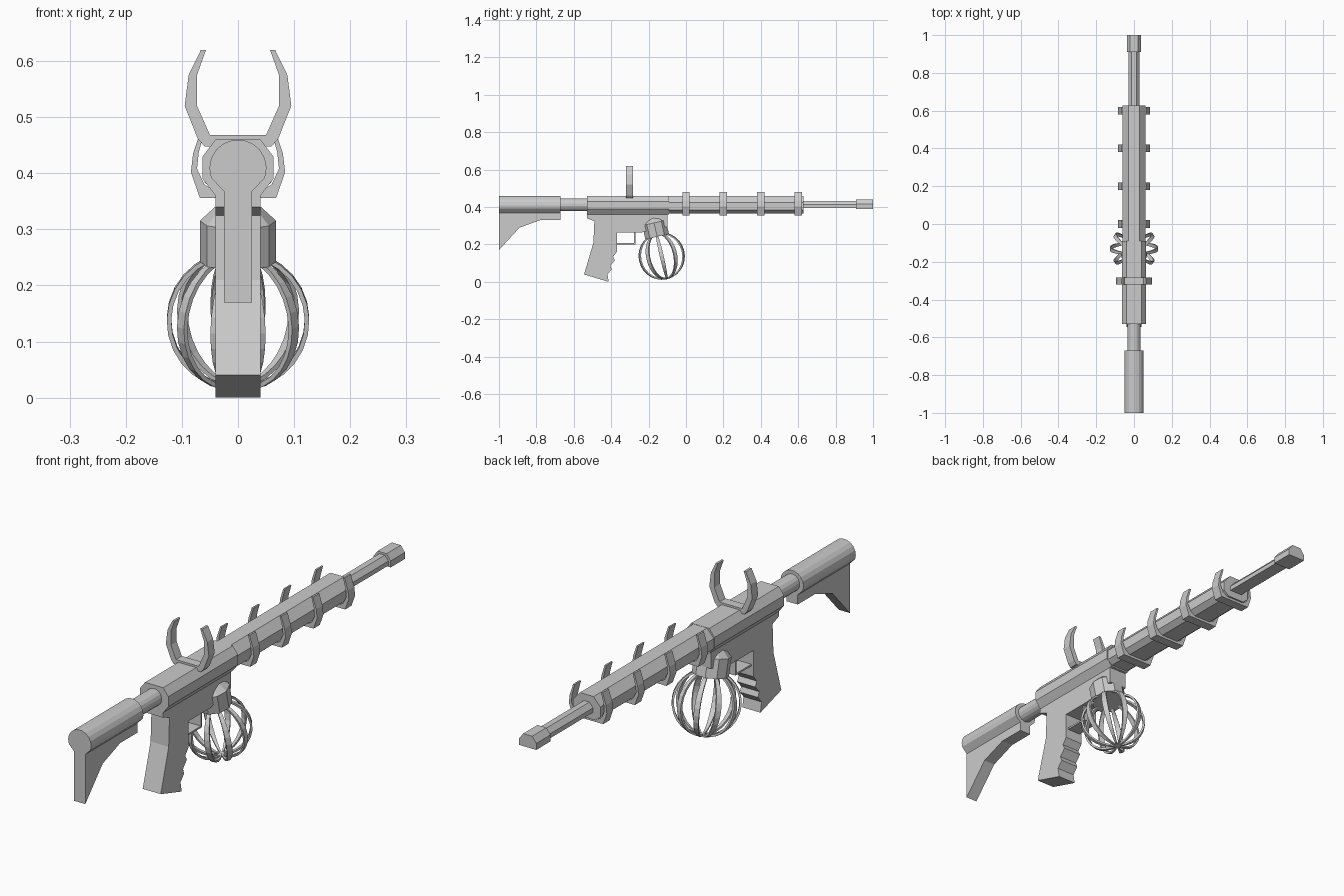
import bpy, bmesh
from math import sin, cos, pi, radians
from mathutils import Matrix, Vector

if "Cube" in bpy.data.objects:
    bpy.data.objects.remove(bpy.data.objects["Cube"])


def finish(name, bm, matrix=None):
    if matrix:
        bm.transform(matrix)
    bmesh.ops.recalc_face_normals(bm, faces=bm.faces)
    mesh = bpy.data.meshes.new(name)
    bm.to_mesh(mesh)
    bm.free()
    obj = bpy.data.objects.new(name, mesh)
    bpy.context.collection.objects.link(obj)
    return obj


def extrude(name, pts, a, b, axis):
    """Extrude a profile along y (points are x,z) or along x (points are y,z)."""
    bm = bmesh.new()
    place = (lambda p: (p[0], a, p[1])) if axis == 'y' else (lambda p: (a, p[0], p[1]))
    face = bm.faces.new([bm.verts.new(place(p)) for p in pts])
    new = bmesh.ops.extrude_face_region(bm, geom=[face])['geom']
    step = Vector((0, b - a, 0)) if axis == 'y' else Vector((b - a, 0, 0))
    bmesh.ops.translate(bm, vec=step, verts=[v for v in new if isinstance(v, bmesh.types.BMVert)])
    return finish(name, bm)


def sym(half):
    """Complete a right-hand half profile by mirroring it in x."""
    return half + [(-x, z) for x, z in reversed(half)]


def arc(r, cz, start, end, n):
    return [(r * cos(radians(start + (end - start) * i / n)),
             cz + r * sin(radians(start + (end - start) * i / n))) for i in range(n + 1)]


# Stock: rounded tube on a narrow shoulder plate
extrude("stock_tube", sym([(0.025, 0.368)] + arc(0.051, 0.409, -20, 80, 5)), -1, -0.67, 'y')
extrude("stock_plate", [(-1, 0.38), (-1, 0.17), (-0.89, 0.29), (-0.78, 0.33),
                        (-0.67, 0.33), (-0.67, 0.38)], -0.025, 0.025, 'x')
extrude("buffer_tube", sym(arc(0.034, 0.412, -78.75, 78.75, 7)), -0.68, -0.52, 'y')

# Receiver: faceted upper body, lower body with finger-notched grip
extrude("upper_receiver", sym([(0.04, 0.36), (0.063, 0.39), (0.063, 0.43), (0.04, 0.46)]),
        -0.53, -0.09, 'y')
extrude("lower_receiver_and_grip", [
    (-0.53, 0.38), (-0.53, 0.34), (-0.49, 0.325), (-0.495, 0.21), (-0.545, 0.04), (-0.413, 0.0),
    (-0.42, 0.04), (-0.397, 0.067), (-0.405, 0.087), (-0.38, 0.115), (-0.39, 0.135),
    (-0.37, 0.16), (-0.37, 0.265), (-0.235, 0.265), (-0.1, 0.295), (-0.1, 0.38)], -0.04, 0.04, 'x')
extrude("trigger_guard", [(-0.38, 0.207), (-0.38, 0.2), (-0.27, 0.2), (-0.27, 0.27),
                          (-0.277, 0.27), (-0.277, 0.207)], -0.03, 0.03, 'x')

# Handguard, barrel and muzzle
extrude("handguard", sym([(0.038, 0.366), (0.06, 0.384), (0.06, 0.425), (0.03, 0.459)]),
        -0.095, 0.627, 'y')
extrude("barrel", sym([(0.028, 0.395), (0.028, 0.413), (0.012, 0.432)]), 0.62, 0.92, 'y')
extrude("muzzle", sym([(0.038, 0.39), (0.038, 0.416), (0.02, 0.44)]), 0.91, 1.0, 'y')

# Horned sight and four clawed bands
extrude("horned_sight", sym([(0.06, 0.448), (0.072, 0.462), (0.095, 0.52), (0.088, 0.575),
                             (0.066, 0.62), (0.057, 0.62), (0.073, 0.575), (0.073, 0.52),
                             (0.05, 0.468)]), -0.32, -0.283, 'y')
claw = sym([(0.068, 0.356), (0.084, 0.402), (0.08, 0.435), (0.065, 0.481), (0.058, 0.481),
            (0.07, 0.437), (0.073, 0.408), (0.06, 0.38), (0.045, 0.37)])
for i in range(4):
    extrude(f"claw_band_{i + 1}", claw, 0.2 * i - 0.02, 0.2 * i + 0.02, 'y')

# Hanging lamp: tilted cup holding a spherical cage
tilt = Matrix.Translation((0, -0.13, 0.138)) @ Matrix.Rotation(radians(13), 4, 'X')
SIDES = 10
bm = bmesh.new()
rings = [[bm.verts.new((r * cos(2 * pi * k / SIDES), r * sin(2 * pi * k / SIDES), z))
          for k in range(SIDES)] for r, z in ((0.068, 0.107), (0.068, 0.182), (0.025, 0.222))]
bm.faces.new(rings[0])
bm.faces.new(rings[-1])
for lo, hi in zip(rings, rings[1:]):
    for k in range(SIDES):
        j = (k + 1) % SIDES
        bm.faces.new((lo[k], lo[j], hi[j], hi[k]))
finish("lamp_cup", bm, tilt)

bm = bmesh.new()
STEPS = 12
for k in range(SIDES):
    turn = Matrix.Rotation(2 * pi * k / SIDES, 3, 'Z')
    sections = []
    for i in range(STEPS + 1):
        t = radians(-89 + 155 * i / STEPS)
        w = 0.002 + 0.0085 * cos(t)
        sections.append([bm.verts.new(turn @ Vector((r * cos(t), s * w, r * sin(t))))
                         for r, s in ((0.127, -1), (0.127, 1), (0.119, 1), (0.119, -1))])
    for a, b in zip(sections, sections[1:]):
        for e in range(4):
            f = (e + 1) % 4
            bm.faces.new((a[e], a[f], b[f], b[e]))
    bm.faces.new(sections[0])
    bm.faces.new(sections[-1])
finish("lamp_cage", bm, tilt)
